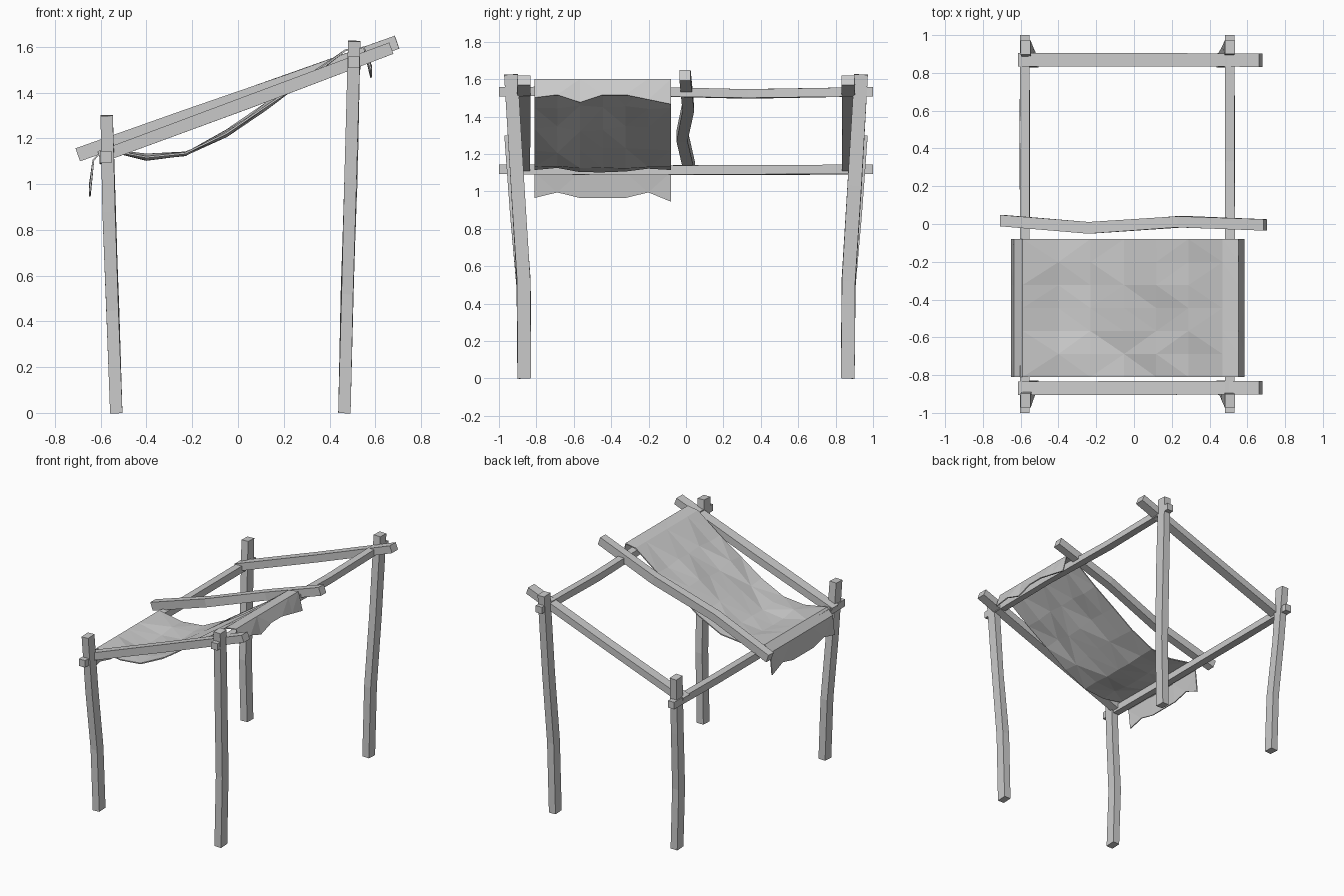
import bpy, bmesh, random
from mathutils import Vector

random.seed(4)
cube = bpy.data.objects.get("Cube")
if cube:
    bpy.data.objects.remove(cube, do_unlink=True)

grey = bpy.data.materials.new("plain grey")
grey.use_nodes = True
colour = (0.6, 0.6, 0.6, 1)
grey.diffuse_color = colour
grey.node_tree.nodes["Principled BSDF"].inputs["Base Color"].default_value = colour


def finish(name, bm):
    bmesh.ops.recalc_face_normals(bm, faces=bm.faces)
    mesh = bpy.data.meshes.new(name)
    bm.to_mesh(mesh)
    bm.free()
    mesh.materials.append(grey)
    obj = bpy.data.objects.new(name, mesh)
    bpy.context.collection.objects.link(obj)
    return obj


def timber(name, path, side, width, height, wobble=0.003):
    """Sweep a rough four-sided section along a path."""
    path = [Vector(p) for p in path]
    along = (path[-1] - path[0]).normalized()
    side = Vector(side)
    side = (side - along * side.dot(along)).normalized()
    up = along.cross(side)
    bm = bmesh.new()
    rings = []
    for i, p in enumerate(path):
        inner = 0 < i < len(path) - 1
        ring = []
        for a, b in ((-1, -1), (1, -1), (1, 1), (-1, 1)):
            shake = random.uniform(-wobble, wobble) if inner else 0
            ring.append(bm.verts.new(p + side * (a * width / 2 + shake) + up * (b * height / 2 - shake)))
        rings.append(ring)
    for r, s in zip(rings, rings[1:]):
        for k in range(4):
            n = (k + 1) % 4
            bm.faces.new((r[k], r[n], s[n], s[k]))
    bm.faces.new(rings[0])
    bm.faces.new(rings[-1])
    return finish(name, bm)


# Four leaning posts, low on the right and tall on the left
for end, s in (("front", -1), ("back", 1)):
    timber(f"{end}_short_post",
           [(-0.532, s * 0.865, 0), (-0.547, s * 0.868, 0.45),
            (-0.563, s * 0.905, 0.88), (-0.574, s * 0.935, 1.30)],
           (1, 0, 0), 0.054, 0.073)
    timber(f"{end}_tall_post",
           [(0.465, s * 0.865, 0), (0.478, s * 0.868, 0.52),
            (0.494, s * 0.902, 1.03), (0.508, s * 0.936, 1.625)],
           (1, 0, 0), 0.054, 0.073)
    # Sloping end rafter on the inner face of the posts
    timber(f"{end}_rafter",
           [(-0.605, s * 0.87, 1.118), (0.04, s * 0.868, 1.357), (0.67, s * 0.867, 1.594)],
           (0, 1, 0), 0.07, 0.053)

# Long rails between the posts
timber("low_rail", [(-0.578, -1, 1.118), (-0.578, -0.33, 1.113), (-0.578, 0.5, 1.116), (-0.578, 1, 1.118)],
       (1, 0, 0), 0.05, 0.052)
timber("high_rail", [(0.506, -1, 1.533), (0.51, -0.33, 1.537), (0.508, 0.33, 1.522), (0.506, 1, 1.533)],
       (1, 0, 0), 0.05, 0.05)

# Crooked middle rafter
timber("middle_rafter",
       [(-0.70, 0.018, 1.128), (-0.23, -0.02, 1.293), (0.24, 0.012, 1.457), (0.695, -0.005, 1.62)],
       (0, 1, 0), 0.06, 0.06)

# Sagging cloth draped over both rails, with ragged hanging ends
profile = [(-0.648, 0.97), (-0.632, 1.105), (-0.588, 1.152), (-0.40, 1.118), (-0.23, 1.135),
           (-0.05, 1.222), (0.12, 1.338), (0.29, 1.45), (0.47, 1.585), (0.55, 1.598), (0.582, 1.50)]
low_hem = (-0.005, 0.025, -0.005, -0.005, -0.005, 0.025, -0.025)
high_hem = (0, 0.015, -0.025, 0.015, 0.015, -0.01, -0.035)
bm = bmesh.new()
rows = []
for i, (x, z) in enumerate(profile):
    row = []
    for j in range(7):
        dz = 0
        if i == 0:
            dz = low_hem[j]
        elif i == len(profile) - 1:
            dz = high_hem[j]
        elif 3 <= i <= 7 and 0 < j < 6:
            dz = random.uniform(-0.014, 0.014)
        row.append(bm.verts.new((x, -0.81 + j * 0.1217, z + dz)))
    rows.append(row)
for r, s in zip(rows, rows[1:]):
    for j in range(6):
        bm.faces.new((r[j], s[j], s[j + 1], r[j + 1]))
bmesh.ops.triangulate(bm, faces=bm.faces)
cloth = finish("cloth_awning", bm)
solid = cloth.modifiers.new("thickness", "SOLIDIFY")
solid.thickness = 0.008
solid.offset = 0
